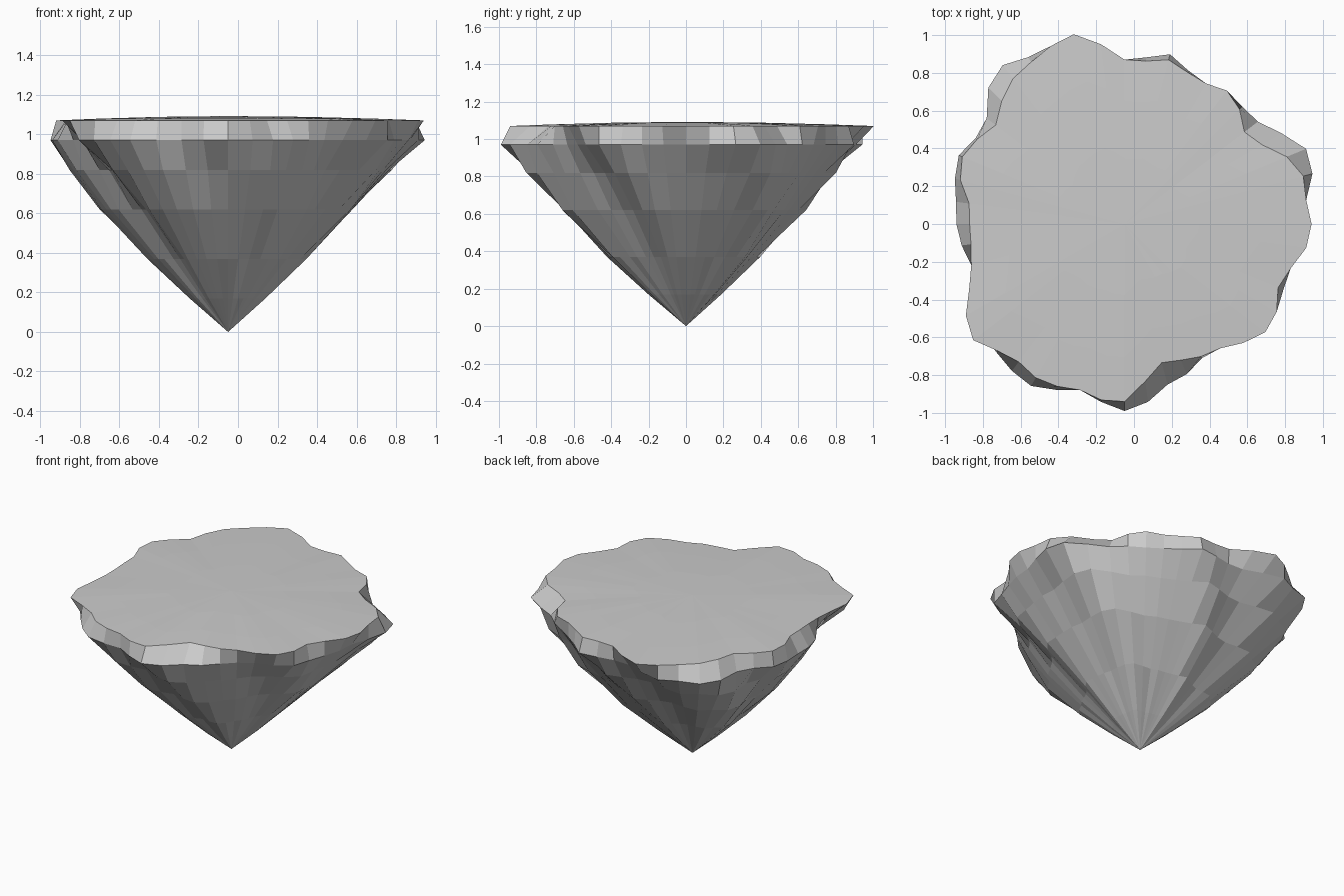
import bpy, bmesh, math

old = bpy.data.objects.get("Cube")
if old:
    bpy.data.objects.remove(old, do_unlink=True)

# Pale grey stone
stone = bpy.data.materials.new("pale_grey_stone")
stone.use_nodes = True
grey = (0.6, 0.6, 0.6, 1)
stone.diffuse_color = grey
stone.node_tree.nodes["Principled BSDF"].inputs["Base Color"].default_value = grey

# Ragged outlines: radius in percent, counterclockwise from +x
RIM = [99, 97, 98, 93, 84, 80, 86, 89, 86, 87, 90, 87, 87, 96, 104, 102,
       99, 97, 92, 86, 90, 93, 90, 83, 82, 82, 84, 89, 97, 101, 95, 92,
       94, 93, 91, 94, 94, 84, 76, 78, 81, 83, 89, 94, 93, 88, 91, 97]
LEDGE = [92, 97, 103, 104, 96, 89, 88, 86, 86, 88, 93, 89, 86, 87, 94, 102,
         102, 106, 102, 92, 91, 95, 93, 90, 89, 87, 81, 80, 85, 95, 96, 98,
         99, 95, 91, 95, 99, 95, 88, 86, 82, 80, 82, 88, 93, 91, 91, 92]
COUNT = len(RIM)
CENTRE_X = -0.05


def outline_ring(bm, outline, scale, z, twist=0):
    """Ring following an outline, scaled and turned by whole steps."""
    ring = []
    for i in range(COUNT):
        angle = math.tau * i / COUNT
        radius = outline[(i - twist) % COUNT] / 100 * scale
        ring.append(bm.verts.new((CENTRE_X + radius * math.cos(angle),
                                  radius * math.sin(angle), z)))
    return ring


def bridge(bm, lower, upper):
    """Join two rings with quads."""
    for i in range(COUNT):
        j = (i + 1) % COUNT
        bm.faces.new((lower[i], lower[j], upper[j], upper[i]))


def close(bm, ring, tip_z):
    """Join a ring to a single point with a triangle fan."""
    tip = bm.verts.new((CENTRE_X, 0, tip_z))
    for i in range(COUNT):
        bm.faces.new((ring[i], ring[(i + 1) % COUNT], tip))


bm = bmesh.new()

# Tapering underside, its ridges twisting slightly toward the tip
rings = [outline_ring(bm, LEDGE, scale, z, twist) for scale, z, twist in (
    (0.205, 0.17, 3), (0.43, 0.37, 3), (0.69, 0.62, 2),
    (0.87, 0.82, 1), (1, 0.97, 0))]

# Rim band and gently domed top
rings += [outline_ring(bm, RIM, scale, z) for scale, z in (
    (1, 1.07), (0.75, 1.079), (0.4, 1.088))]

for lower, upper in zip(rings, rings[1:]):
    bridge(bm, lower, upper)
close(bm, rings[0], 0)
close(bm, rings[-1], 1.092)
bmesh.ops.recalc_face_normals(bm, faces=bm.faces[:])

mesh = bpy.data.meshes.new("floating_rock")
bm.to_mesh(mesh)
bm.free()
mesh.materials.append(stone)
rock = bpy.data.objects.new("floating_rock", mesh)
bpy.context.collection.objects.link(rock)
